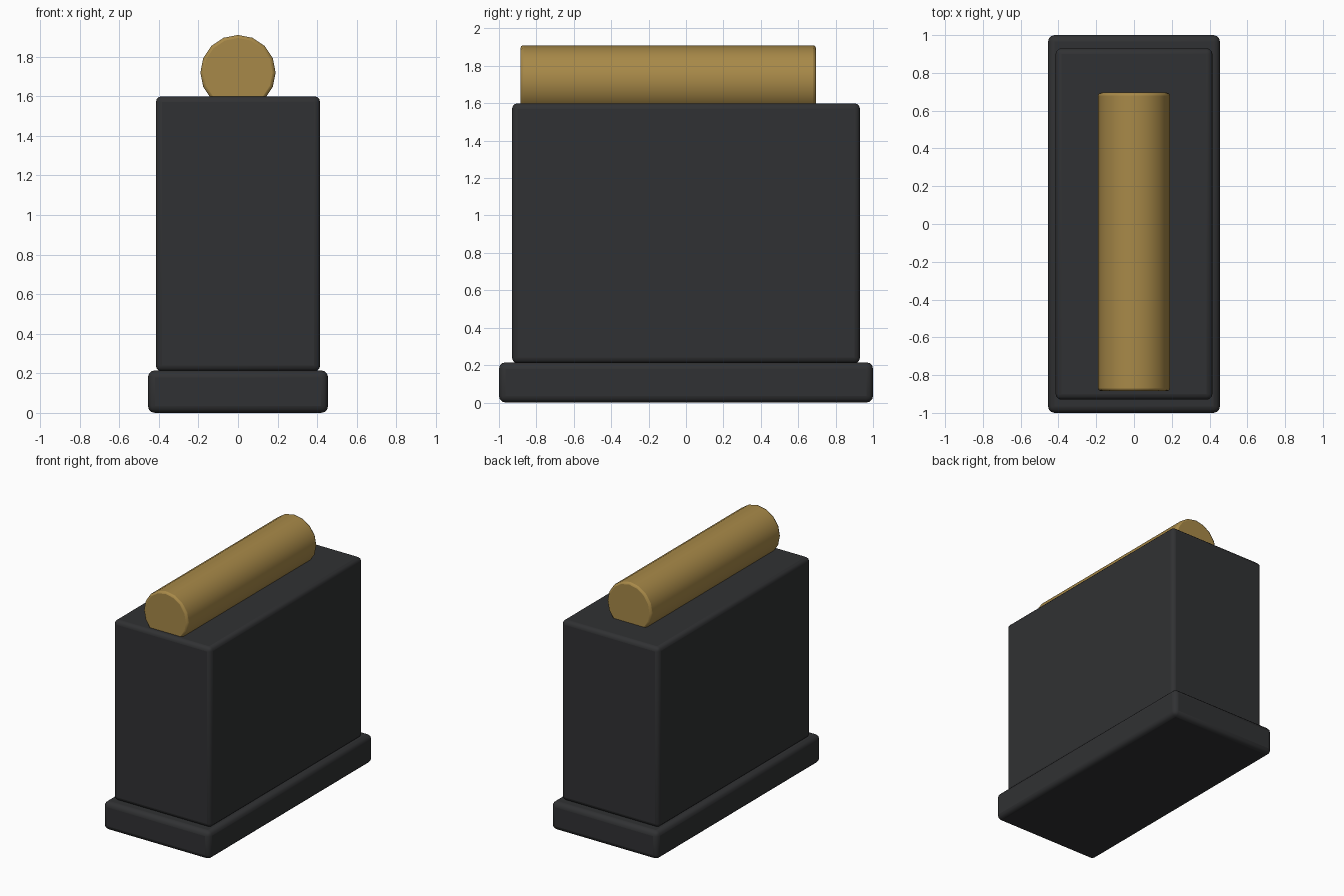
import bpy
from math import radians

if "Cube" in bpy.data.objects:
    bpy.data.objects.remove(bpy.data.objects["Cube"])


def material(name, color):
    m = bpy.data.materials.new(name)
    m.diffuse_color = (*color, 1)
    m.use_nodes = True
    m.node_tree.nodes["Principled BSDF"].inputs["Base Color"].default_value = m.diffuse_color
    return m


def finish(obj, name, mat, width, segments):
    obj.name = name
    obj.data.materials.append(mat)
    bpy.ops.object.transform_apply(location=False, rotation=True, scale=True)
    bev = obj.modifiers.new("rounded_edges", 'BEVEL')
    bev.width = width
    bev.segments = segments
    bev.limit_method = 'ANGLE'
    bev.angle_limit = radians(40)
    bpy.ops.object.shade_smooth_by_angle(angle=radians(35))


def box(name, sx, sy, z0, z1, mat, width):
    bpy.ops.mesh.primitive_cube_add(size=1, location=(0, 0, (z0 + z1) / 2))
    obj = bpy.context.object
    obj.scale = (sx, sy, z1 - z0)
    finish(obj, name, mat, width, 3)


dark = material("dark_metal", (0.03, 0.031, 0.033))
brass = material("brass", (0.39, 0.25, 0.065))

# Foot plate and case
box("base_plate", 0.91, 2.0, 0.0, 0.215, dark, 0.035)
box("case_body", 0.83, 1.86, 0.21, 1.6, dark, 0.03)

# Brass cylinder lying along y, half sunk into the top of the case
y0, y1 = -0.885, 0.695
bpy.ops.mesh.primitive_cylinder_add(vertices=16, radius=0.19, depth=y1 - y0,
                                    location=(0, (y0 + y1) / 2, 1.72),
                                    rotation=(radians(90), 0, 0))
finish(bpy.context.object, "brass_cylinder", brass, 0.015, 2)
